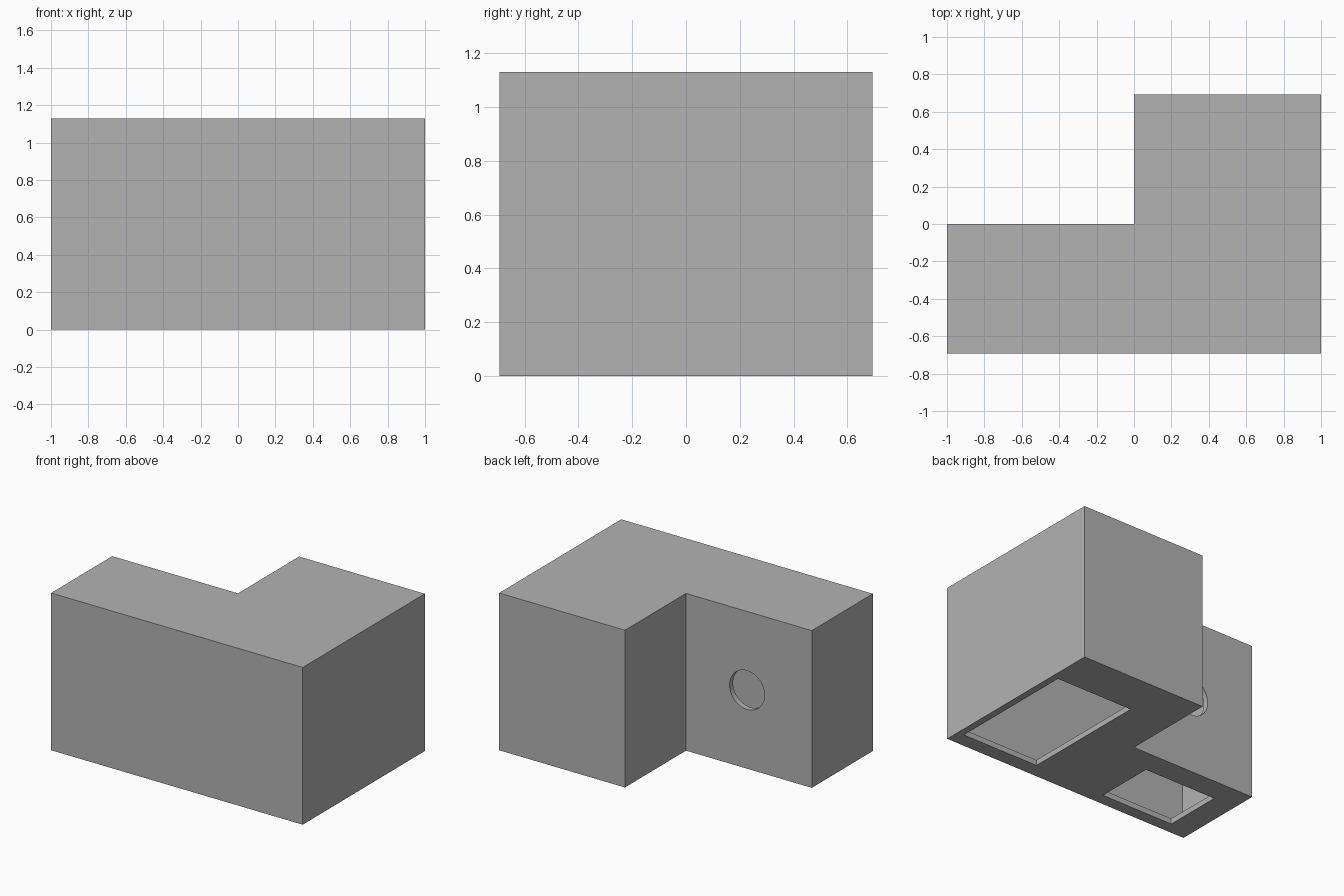
import bpy, bmesh, math

cube = bpy.data.objects.get("Cube")
if cube:
    bpy.data.objects.remove(cube, do_unlink=True)

HALF_DEPTH, HEIGHT, WALL = 0.693, 1.13, 0.04

grey = bpy.data.materials.new("mid grey")
grey.use_nodes = True
grey.diffuse_color = (0.45, 0.45, 0.45, 1)
grey.node_tree.nodes["Principled BSDF"].inputs["Base Color"].default_value = grey.diffuse_color


def prism(name, outline, z0, z1):
    """Extrude a flat outline from z0 up to z1."""
    bm = bmesh.new()
    base = bm.faces.new([bm.verts.new((x, y, z0)) for x, y in outline])
    top = bmesh.ops.extrude_face_region(bm, geom=[base])["geom"]
    verts = [v for v in top if isinstance(v, bmesh.types.BMVert)]
    bmesh.ops.translate(bm, verts=verts, vec=(0, 0, z1 - z0))
    bmesh.ops.recalc_face_normals(bm, faces=bm.faces)
    mesh = bpy.data.meshes.new(name)
    bm.to_mesh(mesh)
    bm.free()
    mesh.materials.append(grey)
    obj = bpy.data.objects.new(name, mesh)
    bpy.context.collection.objects.link(obj)
    return obj


def ell(t):
    """L-shaped footprint, inset by t."""
    d = HALF_DEPTH - t
    return [(t - 1, -d), (1 - t, -d), (1 - t, d), (t, d), (t, -t), (t - 1, -t)]


def rect(x0, x1, y0, y1):
    return [(x0, y0), (x1, y0), (x1, y1), (x0, y1)]


def cut(target, cutter):
    cutter.hide_render = True
    mod = target.modifiers.new("cut", "BOOLEAN")
    mod.operation, mod.solver, mod.object = "DIFFERENCE", "EXACT", cutter
    bpy.context.view_layer.objects.active = target
    bpy.ops.object.modifier_apply(modifier=mod.name)
    bpy.data.objects.remove(cutter, do_unlink=True)


# Hollow L-shaped shell
shell = prism("hollow_l_shell", ell(0), 0, HEIGHT)
cut(shell, prism("cavity_cutter", ell(WALL), WALL, HEIGHT - WALL))

# Two rectangular openings in the floor
for outline in (rect(0.335, 0.95, -0.585, 0.365), rect(-0.823, -0.245, -0.605, -0.172)):
    cut(shell, prism("floor_opening_cutter", outline, -WALL, WALL * 2))

# Round hole through the back wall of the short arm
bpy.ops.mesh.primitive_cylinder_add(vertices=48, radius=0.139, depth=WALL * 4,
                                    location=(-0.485, 0, HEIGHT / 2),
                                    rotation=(math.pi / 2, 0, 0))
hole = bpy.context.object
hole.name = "round_hole_cutter"
hole.data.materials.append(grey)
cut(shell, hole)

# Smooth the round rim while the corners stay sharp
bpy.ops.object.select_all(action="DESELECT")
shell.select_set(True)
bpy.context.view_layer.objects.active = shell
bpy.ops.object.shade_smooth_by_angle(angle=math.radians(30))
